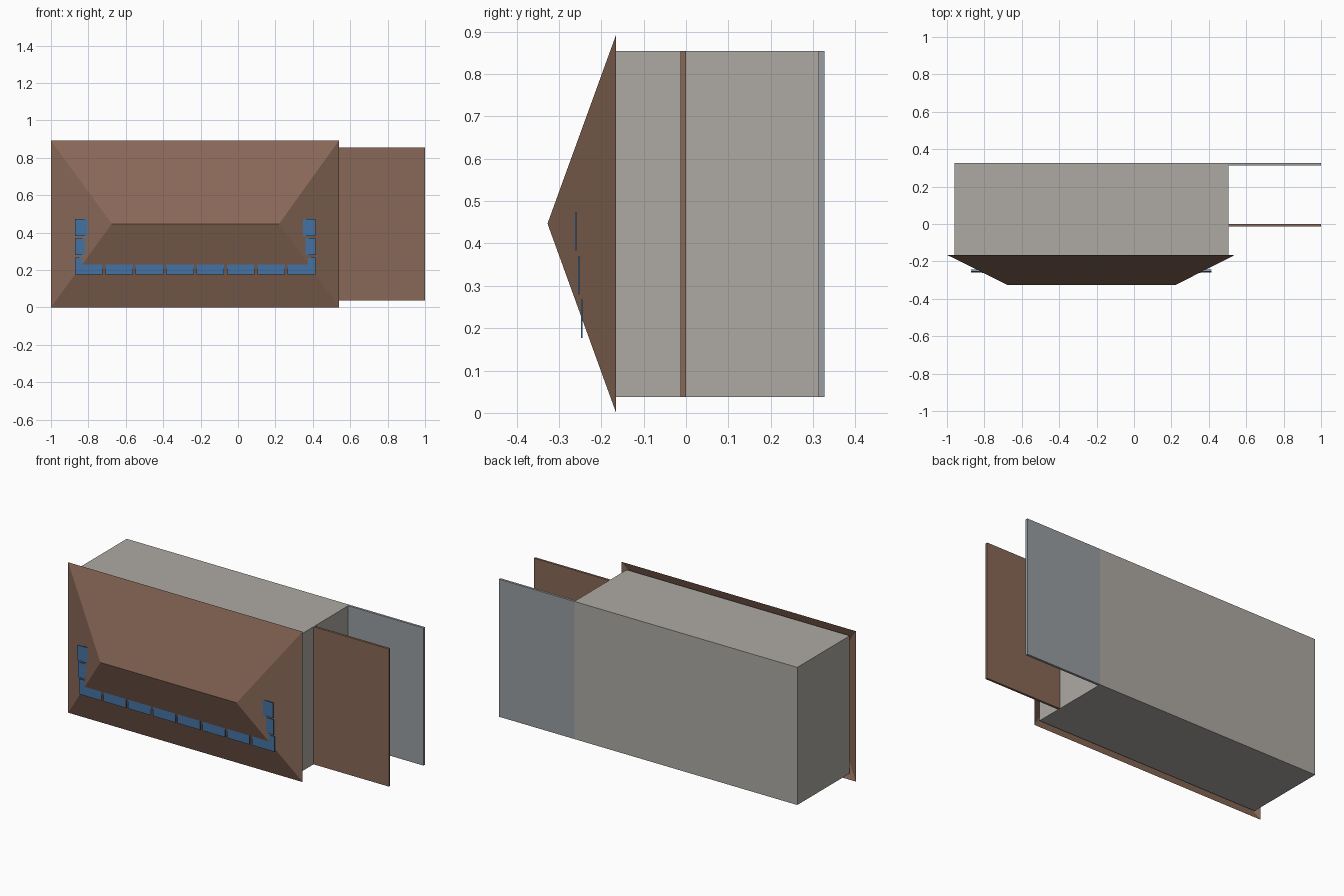
import bpy

if "Cube" in bpy.data.objects:
    bpy.data.objects.remove(bpy.data.objects["Cube"])


def material(name, rgb):
    m = bpy.data.materials.new(name)
    m.diffuse_color = (*rgb, 1)
    m.use_nodes = True
    m.node_tree.nodes["Principled BSDF"].inputs["Base Color"].default_value = m.diffuse_color
    return m


def mesh(name, verts, faces, mat):
    me = bpy.data.meshes.new(name)
    me.from_pydata(verts, [], faces)
    me.materials.append(mat)
    ob = bpy.data.objects.new(name, me)
    bpy.context.collection.objects.link(ob)
    return ob


def box(name, x, y, z, mat):
    verts = [(a, b, c) for a in x for b in y for c in z]
    faces = [(0, 1, 3, 2), (4, 6, 7, 5), (0, 4, 5, 1),
             (2, 3, 7, 6), (0, 2, 6, 4), (1, 5, 7, 3)]
    return mesh(name, verts, faces, mat)


plaster = material("plaster", (0.42, 0.40, 0.37))
tile = material("roof_tile", (0.25, 0.14, 0.095))
slate = material("wall_grey", (0.32, 0.34, 0.36))
blue = material("panel_blue", (0.06, 0.17, 0.36))

# House body
Z = (0.038, 0.855)
box("house_body", (-0.96, 0.505), (-0.165, 0.327), Z, plaster)

# Open hipped roof, its ridge pointing to the front
eave, ridge = -0.165, -0.327
mesh("hip_roof",
     [(-1, eave, 0), (0.54, eave, 0), (0.54, eave, 0.893), (-1, eave, 0.893),
      (-0.675, ridge, 0.447), (0.22, ridge, 0.447)],
     [(0, 1, 5, 4), (1, 2, 5), (2, 3, 4, 5), (3, 0, 4)], tile)

# Two thin walls extending to the side
box("middle_side_wall", (0.505, 1), (-0.013, 0), Z, tile)
box("rear_side_wall", (0.505, 1), (0.313, 0.327), Z, slate)

# Stepped grid of solar panels, partly sunk into the roof
for row in range(3):
    y = -0.2465 - 0.007 * row
    z = 0.177 + 0.103 * row
    for col in range(8):
        x = -0.872 + 0.1625 * col
        box(f"solar_panel_{row}_{col}", (x, x + 0.148),
            (y - 0.002, y + 0.002), (z, z + 0.091), blue)
